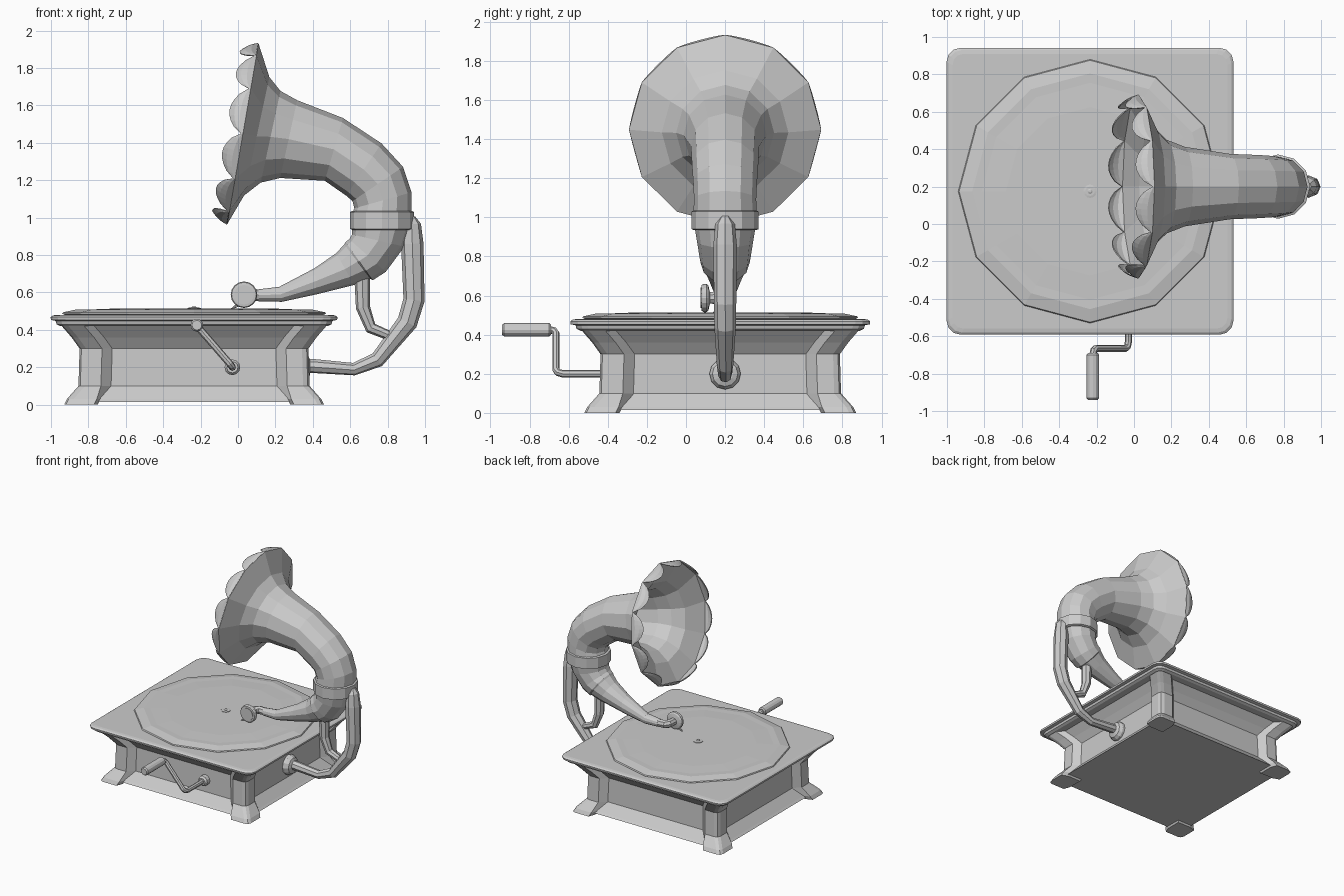
import bpy, bmesh, math
from mathutils import Vector as V

if "Cube" in bpy.data.objects:
    bpy.data.objects.remove(bpy.data.objects["Cube"])

CX, CY = -0.235, 0.175      # centre of the case
HY = 0.2                    # plane of the horn


def finish(name, bm):
    bmesh.ops.recalc_face_normals(bm, faces=bm.faces)
    me = bpy.data.meshes.new(name)
    bm.to_mesh(me)
    bm.free()
    ob = bpy.data.objects.new(name, me)
    bpy.context.collection.objects.link(ob)
    return ob


def loft(name, rings, cap=(True, True)):
    bm = bmesh.new()
    vs = [[bm.verts.new(p) for p in r] for r in rings]
    n = len(vs[0])
    for a, b in zip(vs, vs[1:]):
        for i in range(n):
            bm.faces.new((a[i], a[(i + 1) % n], b[(i + 1) % n], b[i]))
    if cap[0]:
        bm.faces.new(vs[0][::-1])
    if cap[1]:
        bm.faces.new(vs[-1])
    return finish(name, bm)


def circle(c, u, w, r, n):
    return [c + r * (math.cos(2 * math.pi * i / n) * u + math.sin(2 * math.pi * i / n) * w)
            for i in range(n)]


def tube(name, pts, radii, n=8):
    pts = [V(p) for p in pts]
    u, rings = None, []
    for i, p in enumerate(pts):
        t = V((0, 0, 0))
        if i:
            t += (p - pts[i - 1]).normalized()
        if i < len(pts) - 1:
            t += (pts[i + 1] - p).normalized()
        t.normalize()
        if u is None:
            u = t.orthogonal()
        u = (u - t * u.dot(t)).normalized()
        rings.append(circle(p, u, t.cross(u), radii[i], n))
    return loft(name, rings)


def lathe(name, prof, c, n=12, axis='Z'):
    c = V(c)
    X, Y, Z = V((1, 0, 0)), V((0, 1, 0)), V((0, 0, 1))
    a, u, w = {'Z': (Z, Y, X), 'Y': (Y, Z, X), 'X': (X, Z, Y)}[axis]
    return loft(name, [circle(c + a * h, u, w, r, n) for r, h in prof])


def section(ux, uz, lx, lz, n=12):
    up, lo = V((ux, HY, uz)), V((lx, HY, lz))
    d = (up - lo) / 2
    return circle((up + lo) / 2, d.normalized(), V((0, 1, 0)), d.length, n)


def square(h, c, z):
    out = []
    for k in range(4):
        q = k * math.pi / 2
        for a in (0, 30, 60, 90):
            x = h - c + c * math.cos(math.radians(a))
            y = h - c + c * math.sin(math.radians(a))
            out.append(V((CX + x * math.cos(q) - y * math.sin(q),
                          CY + x * math.sin(q) + y * math.cos(q), z)))
    return out


# Case: concave panels between four flared corner posts
levels = [(0, .695), (.03, .68), (.1, .618), (.3, .612), (.36, .655), (.435, .72)]
loft("case_panels", [square(h - .05, .02, max(z, .015)) for z, h in levels])
for sx, sy, nm in ((1, 1, "back_right"), (-1, 1, "back_left"),
                   (1, -1, "front_right"), (-1, -1, "front_left")):
    rings = []
    for z, h in levels:
        w, s, c = (.16 if z < .05 else .12), (.02 if z < .05 else .06), .035
        p = h - .055
        prof = [(h - w, h), (h - c, h), (h - .01, h - .01), (h, h - c), (h, h - w),
                (p, h - w - s), (h - w - s, h - w - s), (h - w - s, p)]
        rings.append([V((CX + sx * x, CY + sy * y, z)) for x, y in prof])
    loft("corner_post_" + nm, rings)

# Lid plate with stepped rim
plate = [(.715, .05, .42), (.735, .06, .43), (.74, .06, .448), (.765, .075, .453),
         (.767, .075, .468), (.755, .07, .477), (.735, .06, .48)]
loft("top_plate", [square(h, c, z) for h, c, z in plate])

# Turntable and spindle
lathe("turntable", [(.68, .475), (.705, .486), (.70, .494), (.63, .509), (.58, .508),
                    (.45, .513), (.1, .513)], (CX, CY, 0))
lathe("spindle_washer", [(.036, .51), (.036, .517), (.025, .519)], (CX, CY, 0))
lathe("spindle", [(.014, .51), (.014, .522), (.007, .526)], (CX, CY, 0), 8)

# Horn bell, given as opposite points of each ring
mouth = section(.107, 1.93, -.06, .967)
bell = [(.165, 1.75, .03, 1.12), (.225, 1.675, .12, 1.19), (.315, 1.625, .225, 1.215),
        (.56, 1.53, .465, 1.20), (.765, 1.395, .58, 1.12), (.88, 1.27, .615, 1.09),
        (.925, 1.135, .625, 1.05), (.925, 1.0, .605, 1.0)]
horn = loft("horn_bell", [mouth] + [section(*s) for s in bell], (False, False))

# Scalloped petals around the mouth
bm = bmesh.new()
mc = sum(mouth, V((0, 0, 0))) / 12
nrm = V((-.985, 0, .172))
for i in range(12):
    a, b = mouth[i], mouth[(i + 1) % 12]
    grid = []
    for s in range(9):
        t = s / 8
        base = a.lerp(b, t)
        inward = (mc - base).normalized()
        h = max(math.sin(math.pi * t), .01) ** .6
        grid.append([bm.verts.new(base + h * (nrm * .088 * f + inward * (.06 * f * f - .03 * f)))
                     for f in (0, .35, .7, 1)])
    for g, k in zip(grid, grid[1:]):
        for j in range(3):
            bm.faces.new((g[j], k[j], k[j + 1], g[j + 1]))
bmesh.ops.remove_doubles(bm, verts=bm.verts, dist=1e-4)
petals = finish("horn_petals", bm)
for ob in (horn, petals):
    m = ob.modifiers.new("thickness", 'SOLIDIFY')
    m.thickness, m.offset = .006, 0

# Collar, elbow and tapering tone arm
lathe("horn_collar", [(.16, .935), (.172, .94), (.172, 1.03), (.16, 1.035)], (.77, HY, 0))
arm = [(.925, .96, .61, .96), (.89, .845, .61, .91), (.79, .71, .595, .885),
       (.72, .665, .575, .87), (.71, .672, .568, .857), (.62, .64, .525, .81),
       (.42, .59, .41, .73), (.235, .55, .22, .63), (.11, .553, .11, .617)]
loft("tone_arm", [section(*s) for s in arm])
tube("arm_end", [(.12, HY, .585), (.06, HY, .587), (.035, .175, .588), (.03, .11, .588)],
     [.031, .032, .032, .03])

# Sound box and needle
lathe("sound_box", [(.05, .078), (.066, .08), (.071, .088), (.071, .106), (.062, .115),
                    (.03, .122)], (.032, 0, .588), 16, 'Y')
lathe("sound_box_face", [(.052, .074), (.052, .08)], (.032, 0, .588), 16, 'Y')
tube("needle", [(.01, .097, .54), (-.035, .097, .512)], [.012, .004], 6)

# Rear support with inner strut and flange
sup = [(.925, 1.005, .022), (.928, .965, .05), (.932, .86, .06), (.941, .56, .057),
       (.905, .44, .055), (.745, .24, .042), (.62, .19, .034), (.40, .207, .038), (.32, .207, .04)]
strut = [(.66, .72, .045), (.665, .66, .042), (.668, .52, .038), (.71, .41, .032), (.83, .36, .025)]
for name, path in (("support_arm", sup), ("support_strut", strut)):
    tube(name, [(x, HY, z) for x, z, r in path], [r for x, z, r in path])
lathe("support_flange", [(.08, .31), (.08, .35), (.065, .375), (.04, .385)], (0, HY, .2), 12, 'X')

# Winding crank
lathe("crank_flange", [(.042, -.37), (.042, -.425), (.03, -.44)], (-.03, 0, .2), 12, 'Y')
tube("crank_rod", [(-.03, -.38, .2), (-.03, -.63, .2), (-.035, -.655, .207), (-.045, -.665, .22),
                   (-.205, -.665, .405), (-.215, -.675, .42), (-.22, -.70, .425)], [.019] * 7)
lathe("crank_handle", [(.026, -.94), (.034, -.93), (.034, -.70), (.026, -.69)],
      (-.22, 0, .425), 12, 'Y')
